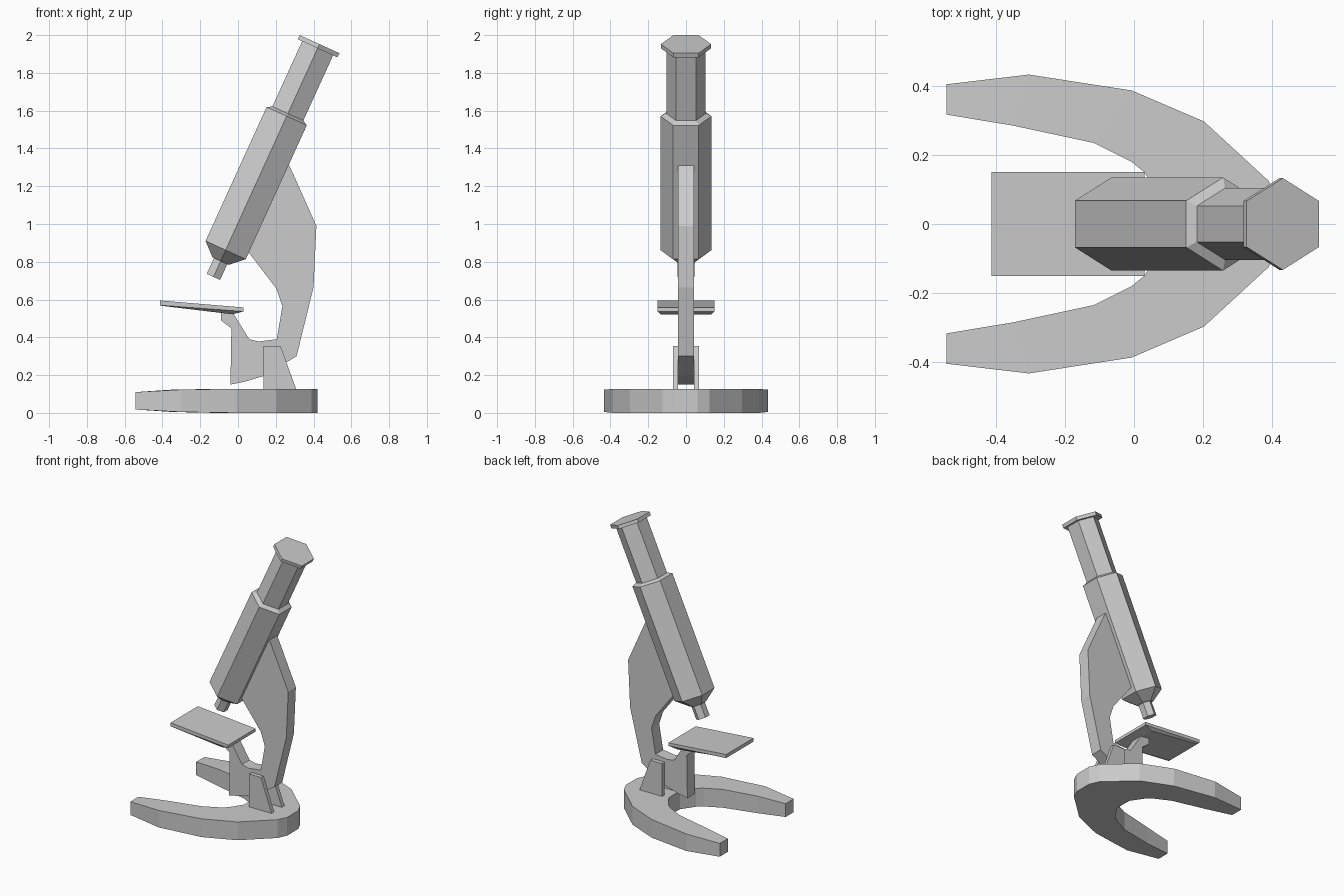
import bpy, bmesh, math
from mathutils import Vector

cube = bpy.data.objects.get("Cube")
if cube:
    bpy.data.objects.remove(cube, do_unlink=True)

grey = bpy.data.materials.new("plain grey")
grey.use_nodes = True
colour = (0.6, 0.6, 0.6, 1)
grey.diffuse_color = colour
grey.node_tree.nodes["Principled BSDF"].inputs["Base Color"].default_value = colour


def loft(name, rings):
    """Skin a row of equal-sized rings and cap both ends."""
    bm = bmesh.new()
    loops = [[bm.verts.new(p) for p in ring] for ring in rings]
    for a, b in zip(loops, loops[1:]):
        n = len(a)
        for i in range(n):
            j = (i + 1) % n
            bm.faces.new((a[i], a[j], b[j], b[i]))
    bm.faces.new(loops[0])
    bm.faces.new(loops[-1])
    bmesh.ops.recalc_face_normals(bm, faces=bm.faces)
    mesh = bpy.data.meshes.new(name)
    bm.to_mesh(mesh)
    bm.free()
    mesh.materials.append(grey)
    obj = bpy.data.objects.new(name, mesh)
    bpy.context.collection.objects.link(obj)
    return obj


def slab(name, profile, y0, y1):
    """Extrude an x-z profile between two y values."""
    return loft(name, [[(x, y, z) for x, z in profile] for y in (y0, y1)])


# Horseshoe base: outer x, y, inner x, y, bottom, top for one leg, then mirrored
leg = [
    (-.543, .405, -.543, .317, .018, .110),
    (-.305, .433, -.35, .285, .005, .123),
    (-.007, .387, -.117, .235, 0, .127),
    (.203, .297, -.007, .18, 0, .127),
    (.39, .125, .03, .15, 0, .127),
    (.42, .06, .09, .06, 0, .127),
]


def section(row, side):
    ox, oy, ix, iy, low, high = row
    return [(ox, oy * side, low), (ox, oy * side, high),
            (ix, iy * side, high), (ix, iy * side, low)]


loft("horseshoe_base", [section(r, 1) for r in leg]
     + [section(r, -1) for r in reversed(leg)])

# Pair of brackets holding the arm
bracket = [(.135, .12), (.31, .12), (.225, .355), (.135, .355)]
for label, side in (("left", 1), ("right", -1)):
    slab(label + "_bracket", bracket, .042 * side, .07 * side)

# Curved arm with the stage support
arm = [
    (-.04, .15), (-.035, .447), (-.09, .49), (-.09, .535), (-.03, .535),
    (.06, .39), (.11, .378), (.205, .39), (.235, .563), (.205, .655),
    (.06, .845), (.03, .89), (.22, 1.29), (.272, 1.31), (.415, .99),
    (.40, .665), (.31, .30), (.255, .267), (.135, .195), (.035, .165),
]
slab("arm", arm, -.042, .042)


# Tilted stage plate with a tapered underside
def plate_ring(x0, z0, x1, z1, w):
    return [(x0, -w, z0), (x1, -w, z1), (x1, w, z1), (x0, w, z0)]


loft("stage", [
    plate_ring(-.413, .595, .03, .558, .15),
    plate_ring(-.413, .570, .03, .537, .15),
    plate_ring(-.405, .567, -.03, .522, .135),
])

# Six-sided tilted tube: nose, barrel, eyepiece
tilt = math.radians(24.5)
axis = Vector((math.sin(tilt), 0, math.cos(tilt)))
across = Vector((math.cos(tilt), 0, -math.sin(tilt)))
tip = Vector((-.13, 0, .72))


def hexagon(distance, radius):
    centre = tip + axis * distance
    return [centre + radius * (Vector((0, 1, 0)) * math.cos(k * math.pi / 3)
                               + across * math.sin(k * math.pi / 3))
            for k in range(6)]


def tube(name, steps):
    loft(name, [hexagon(d, r) for d, r in steps])


tube("objective_nose", [(0, .045), (.11, .045)])
tube("barrel", [(.092, .055), (.156, .135), (.935, .135), (.95, .104)])
tube("eyepiece_tube", [(.94, .104), (1.335, .104)])
tube("eyepiece_cap", [(1.33, .133), (1.354, .133)])
